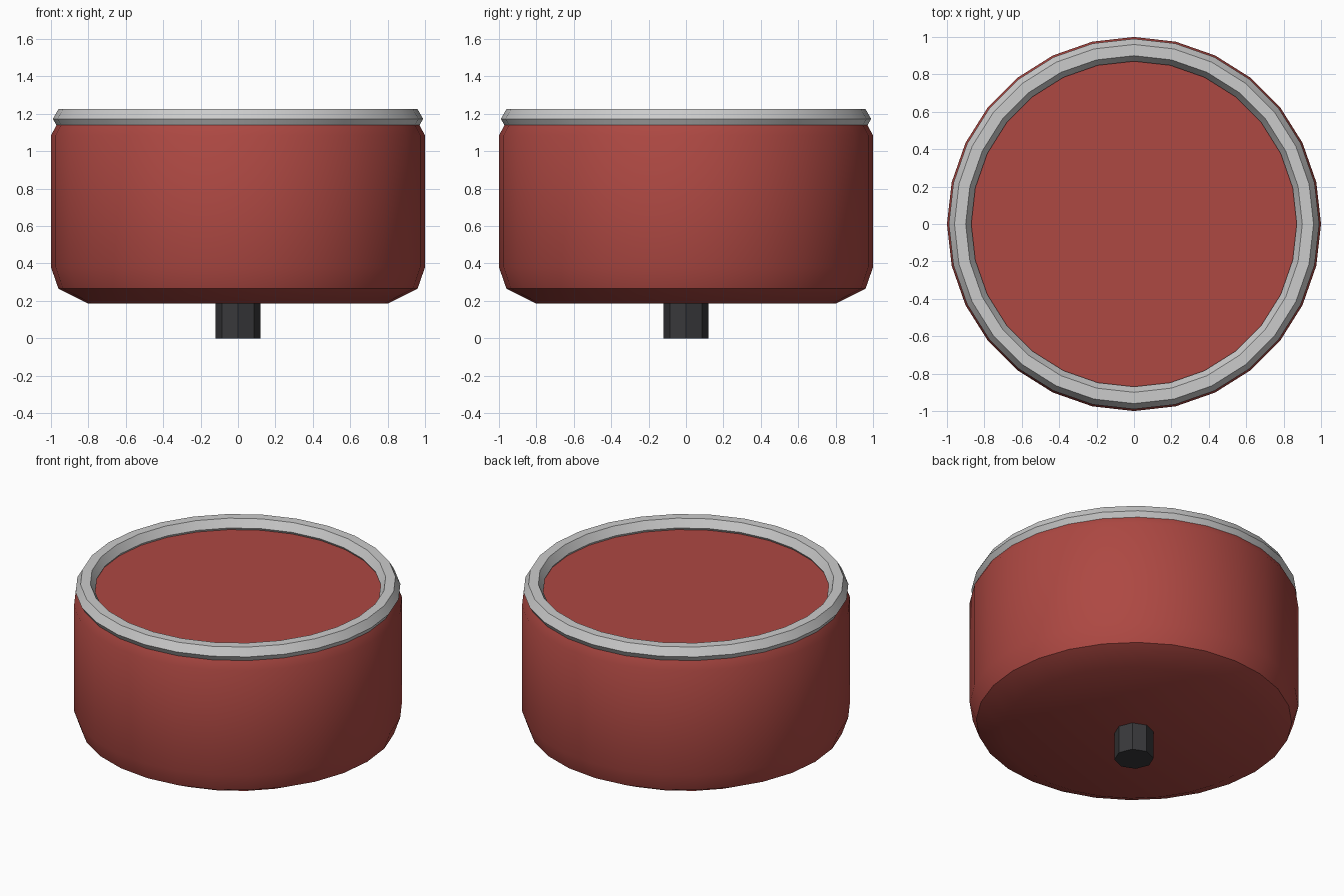
import bpy, bmesh
from math import pi, sin, cos, radians

if "Cube" in bpy.data.objects:
    bpy.data.objects.remove(bpy.data.objects["Cube"])


def colour(name, rgb):
    m = bpy.data.materials.new(name)
    m.diffuse_color = (*rgb, 1)
    m.use_nodes = True
    m.node_tree.nodes["Principled BSDF"].inputs["Base Color"].default_value = m.diffuse_color
    return m


def lathe(name, profile, sides, closed=False, mat=None, angle=0):
    """Spin a (radius, z) profile, listed bottom-up on the outside, around z."""
    bm = bmesh.new()
    rings = [[bm.verts.new((r * cos(2 * pi * i / sides), r * sin(2 * pi * i / sides), z))
              for i in range(sides)] for r, z in profile]
    pairs = list(zip(rings, rings[1:]))
    if closed:
        pairs.append((rings[-1], rings[0]))
    else:
        bm.faces.new(rings[0][::-1])
        bm.faces.new(rings[-1])
    for lo, hi in pairs:
        for i in range(sides):
            j = (i + 1) % sides
            bm.faces.new((lo[i], lo[j], hi[j], hi[i]))
    bmesh.ops.recalc_face_normals(bm, faces=bm.faces)
    mesh = bpy.data.meshes.new(name)
    bm.to_mesh(mesh)
    bm.free()
    ob = bpy.data.objects.new(name, mesh)
    bpy.context.collection.objects.link(ob)
    if mat:
        mesh.materials.append(mat)
    if angle:
        bpy.ops.object.select_all(action='DESELECT')
        ob.select_set(True)
        bpy.context.view_layer.objects.active = ob
        bpy.ops.object.shade_smooth_by_angle(angle=radians(angle))
    return ob


red = colour("red", (0.42, 0.065, 0.055))
dark = colour("dark_grey", (0.04, 0.04, 0.043))

# Drum-shaped body with chamfered base and shoulder
lathe("body", [(0.80, 0.185), (0.96, 0.265), (1.0, 0.38), (1.0, 1.085), (0.96, 1.158)],
      28, mat=red, angle=32)

# Hexagonal-section rim ring
rim = [(0.93 + 0.06 * cos(k * pi / 3), 1.173 + 0.06 * sin(k * pi / 3)) for k in range(6)]
lathe("rim", rim, 28, closed=True, angle=32)

# Short stem under the body
lathe("stem", [(0.12, 0.0), (0.12, 0.2)], 8, mat=dark)
